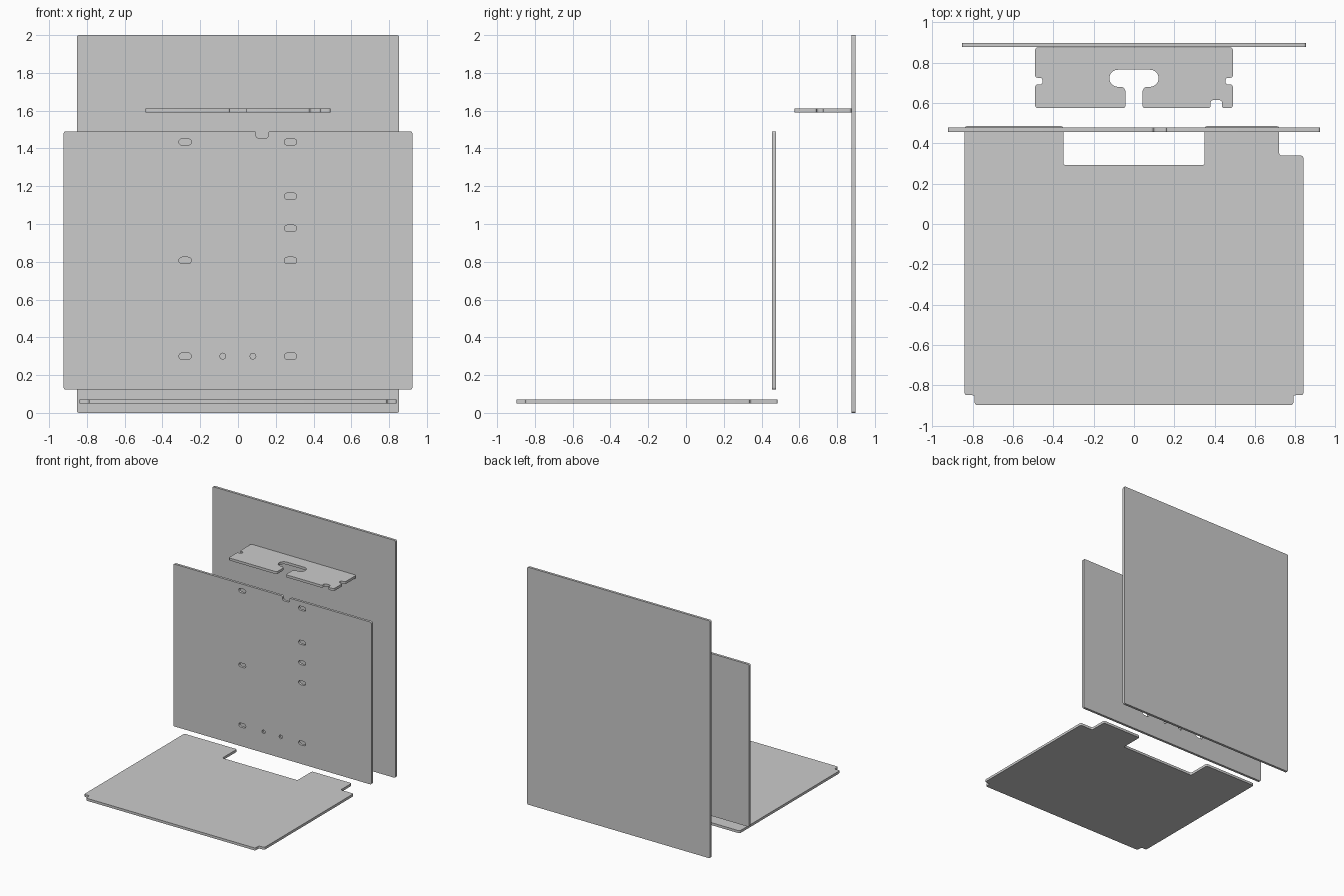
import bpy, bmesh, math
from mathutils import Vector

if "Cube" in bpy.data.objects:
    bpy.data.objects.remove(bpy.data.objects["Cube"])

THICK = 0.021


def rounded(points, default=0.012, steps=5):
    """Fillet each (x, y[, radius]) corner of a closed outline."""
    out = []
    for i, p in enumerate(points):
        r = p[2] if len(p) > 2 else default
        c = Vector(p[:2])
        a = (Vector(points[i - 1][:2]) - c).normalized()
        b = (Vector(points[(i + 1) % len(points)][:2]) - c).normalized()
        half = a.angle(b) / 2
        t = r / math.tan(half)
        centre = c + (a + b).normalized() * r / math.sin(half)
        s = (c + a * t - centre).normalized()
        e = (c + b * t - centre).normalized()
        out += [centre + s.slerp(e, k / steps).normalized() * r for k in range(steps + 1)]
    return out


def box(x0, x1, y0, y1):
    return [(x0, y0), (x1, y0), (x1, y1), (x0, y1)]


def slot(x, y, w=0.066, h=0.034):
    return rounded(box(x - w / 2, x + w / 2, y - h / 2, y + h / 2), h / 2 - 0.0002, 4)


def disc(x, y, r, n=8):
    return [Vector((x + r * math.cos(math.tau * k / n), y + r * math.sin(math.tau * k / n)))
            for k in range(n)]


def sheet(name, outline, pos, upright=False, holes=()):
    """Flat board cut from an outline; pos is the middle of its thickness."""
    cu = bpy.data.curves.new(name, 'CURVE')
    cu.dimensions, cu.fill_mode, cu.extrude = '2D', 'BOTH', THICK / 2
    for loop in [outline, *holes]:
        sp = cu.splines.new('POLY')
        sp.points.add(len(loop) - 1)
        for pt, v in zip(sp.points, loop):
            pt.co = (v.x, v.y, 0, 1)
        sp.use_cyclic_u = True
    ob = bpy.data.objects.new(name, cu)
    bpy.context.collection.objects.link(ob)
    bpy.ops.object.select_all(action='DESELECT')
    ob.select_set(True)
    bpy.context.view_layer.objects.active = ob
    if upright:
        ob.rotation_euler.x = math.pi / 2
        ob.location.y = pos
    else:
        ob.location.z = pos
    bpy.ops.object.convert(target='MESH')
    bm = bmesh.new()
    bm.from_mesh(ob.data)
    bmesh.ops.remove_doubles(bm, verts=bm.verts, dist=0.0006)
    bmesh.ops.recalc_face_normals(bm, faces=bm.faces)
    bm.to_mesh(ob.data)
    bm.free()
    bpy.ops.object.shade_smooth_by_angle(angle=math.radians(35))
    return ob


# Tall back board
sheet("back_panel", rounded(box(-0.853, 0.853, 0, 2)), 0.887, True)

# Middle board with notch, mounting slots and two pin holes
middle = [(-0.923, 0.123), (0.923, 0.123), (0.923, 1.491), (0.16, 1.491),
          (0.16, 1.455), (0.096, 1.455), (0.096, 1.491), (-0.923, 1.491)]
holes = [slot(-0.28, z) for z in (0.30, 0.807, 1.434)]
holes += [slot(0.278, z) for z in (0.30, 0.807, 0.977, 1.147, 1.434)]
holes += [disc(x, 0.30, 0.016) for x in (-0.081, 0.079)]
sheet("middle_panel", rounded(middle), 0.467, True, holes)

# Base board with stepped corners and rear cutout
base = [(-0.79, -0.898), (0.79, -0.898), (0.79, -0.849), (0.84, -0.849),
        (0.84, 0.339), (0.72, 0.339), (0.72, 0.485), (0.35, 0.485),
        (0.35, 0.292), (-0.35, 0.292), (-0.35, 0.485), (-0.84, 0.485),
        (-0.84, -0.849), (-0.79, -0.849)]
sheet("base_panel", rounded(base), 0.060)

# Small shelf with keyhole slot, side notches and a front notch
R = 0.042
shelf = [(-0.49, 0.575), (-0.042, 0.575), (-0.042, 0.68, 0.025),
         (-0.122, 0.68, R), (-0.122, 0.765, R), (0.122, 0.765, R), (0.122, 0.68, R),
         (0.042, 0.68, 0.025), (0.042, 0.575), (0.38, 0.575), (0.38, 0.614),
         (0.436, 0.614), (0.436, 0.575), (0.49, 0.575),
         (0.49, 0.692), (0.454, 0.692), (0.454, 0.725), (0.49, 0.725),
         (0.49, 0.875), (-0.49, 0.875),
         (-0.49, 0.725), (-0.454, 0.725), (-0.454, 0.692), (-0.49, 0.692)]
sheet("shelf", rounded(shelf), 1.602)
